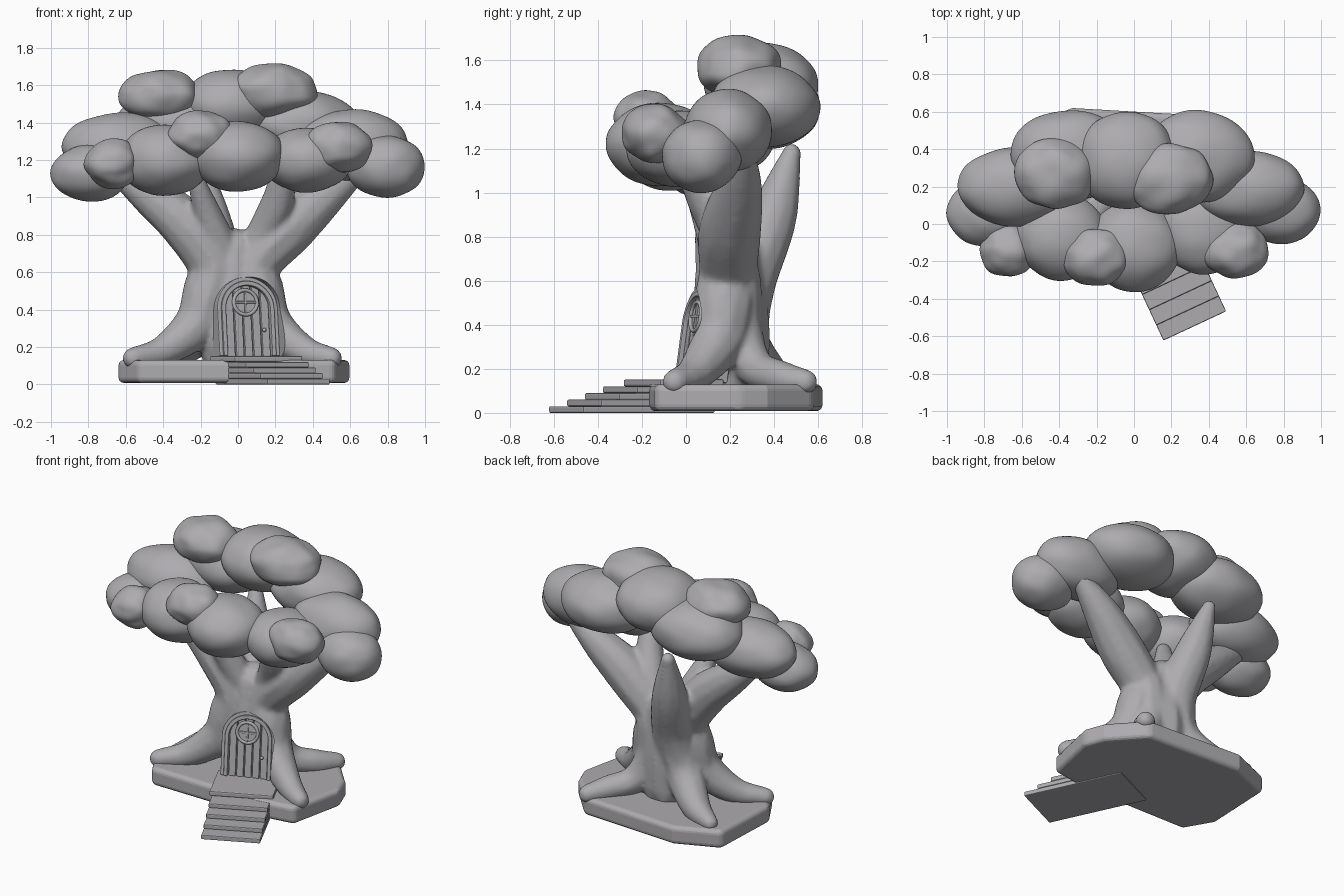
import bpy, bmesh, math
from mathutils import Vector, Matrix, noise

cube = bpy.data.objects.get("Cube")
if cube:
    bpy.data.objects.remove(cube, do_unlink=True)

clay = bpy.data.materials.new("warm_grey")
clay.use_nodes = True
clay.diffuse_color = (0.42, 0.41, 0.43, 1)
clay.node_tree.nodes["Principled BSDF"].inputs["Base Color"].default_value = clay.diffuse_color


def finish(name, bm, matrix=Matrix(), bevel=0, smooth=True, segments=2):
    bmesh.ops.recalc_face_normals(bm, faces=bm.faces)
    mesh = bpy.data.meshes.new(name)
    bm.to_mesh(mesh)
    bm.free()
    mesh.materials.append(clay)
    obj = bpy.data.objects.new(name, mesh)
    bpy.context.collection.objects.link(obj)
    obj.matrix_world = matrix
    if bevel:
        mod = obj.modifiers.new("rounded", "BEVEL")
        mod.width, mod.segments, mod.limit_method = bevel, segments, "ANGLE"
    if smooth:
        mesh.polygons.foreach_set("use_smooth", [True] * len(mesh.polygons))
    return obj


def prism(name, outline, low, high, matrix=Matrix(), bevel=0.0, segments=2):
    """Extrude a flat outline along its local z."""
    bm = bmesh.new()
    face = bm.faces.new([bm.verts.new((x, y, low)) for x, y in outline])
    top = bmesh.ops.extrude_face_region(bm, geom=[face])["geom"]
    for v in top:
        if isinstance(v, bmesh.types.BMVert):
            v.co.z = high
    return finish(name, bm, matrix, bevel, False, segments)


def box(x0, x1, y0, y1):
    return [(x0, y0), (x1, y0), (x1, y1), (x0, y1)]


def spline(points, steps=10):
    """Smooth path through points carrying x, y, z and radius."""
    pts = [Vector(p) for p in points]
    pts = [pts[0] * 2 - pts[1]] + pts + [pts[-1] * 2 - pts[-2]]
    for a, b, c, d in zip(pts, pts[1:], pts[2:], pts[3:]):
        for i in range(steps):
            t = i / steps
            yield 0.5 * (2 * b + (c - a) * t + (2 * a - 5 * b + 4 * c - d) * t ** 2
                         + (3 * b - a - 3 * c + d) * t ** 3)
    yield pts[-2]


# Ground slab
slab = [(-.64, .02), (-.53, -.17), (.25, -.18), (.52, -.14), (.6, .24),
        (.55, .37), (.36, .58), (-.33, .62), (-.62, .5)]
prism("ground_slab", slab, 0.008, 0.13, bevel=0.03, segments=4)

# Trunk: limbs running from root tip to branch tip, fused together
limbs = [
    [(.5, -.05, .14, .06), (.35, .04, .18, .085), (.17, .14, .32, .125), (.11, .17, .48, .145),
     (.09, .19, .63, .135), (.27, .2, .83, .145), (.47, .24, 1.01, .11), (.68, .27, 1.18, .05)],
    [(-.56, -.05, .14, .06), (-.4, .05, .18, .085), (-.22, .14, .32, .125), (-.16, .17, .48, .145),
     (-.13, .18, .63, .14), (-.27, .18, .84, .14), (-.47, .19, 1.01, .11), (-.66, .2, 1.15, .06)],
    [(-.5, .46, .14, .055), (-.33, .37, .18, .095), (-.16, .25, .34, .13), (-.1, .27, .58, .14),
     (-.15, .39, .88, .115), (-.2, .48, 1.18, .045)],
    [(.36, .54, .14, .06), (.28, .43, .16, .08), (.16, .31, .21, .09), (.08, .24, .38, .11),
     (.08, .22, .62, .12), (.15, .16, .82, .1), (.21, .09, .97, .09), (.24, .03, 1.1, .075)],
    [(-.08, .17, .7, .1), (-.16, .1, .9, .08), (-.22, .02, 1.08, .05)],
    [(-.02, .19, .2, .19), (-.03, .2, .42, .18), (-.02, .21, .7, .14)],
]
bm = bmesh.new()
for limb in limbs:
    for p in spline(limb):
        bmesh.ops.create_icosphere(bm, subdivisions=2, radius=p.w,
                                   matrix=Matrix.Translation(p.xyz))
trunk = finish("trunk", bm)
mod = trunk.modifiers.new("fuse", "REMESH")
mod.mode, mod.voxel_size, mod.use_smooth_shade = "VOXEL", 0.014, True
mod = trunk.modifiers.new("soften", "SMOOTH")
mod.factor, mod.iterations = 0.5, 8

# Foliage: centre and radii of each clump
clumps = {
    "back_canopy": [(-.34, .37, 1.39, .32, .24, .19), (-.04, .34, 1.49, .27, .26, .195),
                    (.34, .36, 1.39, .3, .25, .185)],
    "side_canopy": [(.61, .19, 1.28, .3, .2, .19), (-.63, .2, 1.27, .31, .21, .18),
                    (.79, .07, 1.165, .21, .18, .165), (-.79, .06, 1.13, .21, .18, .15)],
    "front_canopy": [(0, -.12, 1.22, .25, .24, .19), (-.39, -.07, 1.2, .25, .23, .19),
                     (.37, -.03, 1.2, .24, .24, .175)],
    "top_tuft": [(-.42, .27, 1.54, .215, .19, .145), (.19, .24, 1.57, .23, .19, .145)],
    "front_tuft": [(-.67, -.14, 1.18, .15, .14, .13), (-.2, -.18, 1.33, .18, .15, .13),
                   (.54, -.14, 1.27, .18, .15, .135)],
}
for name, group in clumps.items():
    lump = 0.1 if "tuft" in name else 0.04
    for i, (x, y, z, rx, ry, rz) in enumerate(group):
        bm = bmesh.new()
        bmesh.ops.create_icosphere(bm, subdivisions=5, radius=1)
        for v in bm.verts:
            v.co *= 1 + lump * noise.noise(v.co * 1.6 + Vector((x, y, z)) * 9)
        finish(f"{name}_{i + 1}", bm,
               Matrix.Translation((x, y, z)) @ Matrix.Diagonal((rx, ry, rz, 1)))

# Stairs: stacked treads rising to a landing at the door
stairs = Matrix.Translation((.325, -.545, 0)) @ Matrix.Rotation(math.radians(25), 4, "Z")
for i in range(4):
    prism(f"stair_tread_{i + 1}", box(-.185, .185, i * .09, .66),
          i * .03, (i + 1) * .03, stairs, 0.006)
prism("door_landing", box(-.2, .2, .38, .7), .12, .152, stairs, 0.008)

# Door: local x is width, y is height, z points out of the trunk
door = (Matrix.Translation((.06, .018, .15)) @ Matrix.Rotation(math.radians(20), 4, "Z")
        @ Matrix.Rotation(math.radians(82), 4, "X"))
SPRING = 0.255


def arch(radius):
    return [(radius * math.cos(a), SPRING + radius * math.sin(a))
            for a in (math.pi * k / 24 for k in range(25))]


def arch_band(name, outer, inner, back, front):
    outline = ([(outer, 0)] + arch(outer) + [(-outer, 0), (-inner, 0)]
               + arch(inner)[::-1] + [(inner, 0)])
    prism(name, outline, back, front, door, 0.006)


arch_band("outer_door_frame", .172, .148, -.12, .012)
arch_band("inner_door_frame", .15, .125, -.08, .022)
prism("door_backing", [(.13, 0)] + arch(.13) + [(-.13, 0)], -.06, -.012, door)

# Doorway niche carved from the trunk in front of the door
niche = prism("doorway_cutter", [(.17, -.01)] + arch(.17) + [(-.17, -.01)], -.03, .2, door)
niche.hide_render = True
niche.hide_set(True)
mod = trunk.modifiers.new("doorway", "BOOLEAN")
mod.operation, mod.object = "DIFFERENCE", niche

# Planks follow the curve of the arch at their upper ends
count, half = 5, .125
for i in range(count):
    x0 = -half + i * 2 * half / count + .003
    x1 = x0 + 2 * half / count - .006
    ends = [x1 + (x0 - x1) * k / 4 for k in range(5)]
    tops = [(x, SPRING + math.sqrt(half ** 2 - x ** 2)) for x in ends]
    prism(f"door_plank_{i + 1}", [(x0, 0), (x1, 0)] + tops, -.02, .004, door, 0.005)


def ring(name, radius, tube, centre):
    bm = bmesh.new()
    loops = [[bm.verts.new(((radius + tube * math.cos(b)) * math.cos(a),
                            (radius + tube * math.cos(b)) * math.sin(a), tube * math.sin(b)))
              for b in (math.tau * j / 10 for j in range(10))]
             for a in (math.tau * k / 36 for k in range(36))]
    for k, loop in enumerate(loops):
        after = loops[(k + 1) % len(loops)]
        for j in range(10):
            n = (j + 1) % 10
            bm.faces.new((loop[j], after[j], after[n], loop[n]))
    finish(name, bm, door @ Matrix.Translation(centre))


# Round window with crossed bars, and the knob
cx, cy = -.01, .29
ring("window_rim", .066, .01, (cx, cy, .008))
disc = [(cx + .066 * math.cos(math.tau * k / 32), cy + .066 * math.sin(math.tau * k / 32))
        for k in range(32)]
prism("window_pane", disc, -.01, .006, door)
prism("window_bar_across", box(cx - .064, cx + .064, cy - .006, cy + .006), 0, .014, door, 0.003)
prism("window_bar_upright", box(cx - .006, cx + .006, cy - .064, cy + .064), 0, .014, door, 0.003)
bm = bmesh.new()
bmesh.ops.create_uvsphere(bm, u_segments=16, v_segments=10, radius=.011)
finish("door_knob", bm, door @ Matrix.Translation((.088, .14, .014)))
